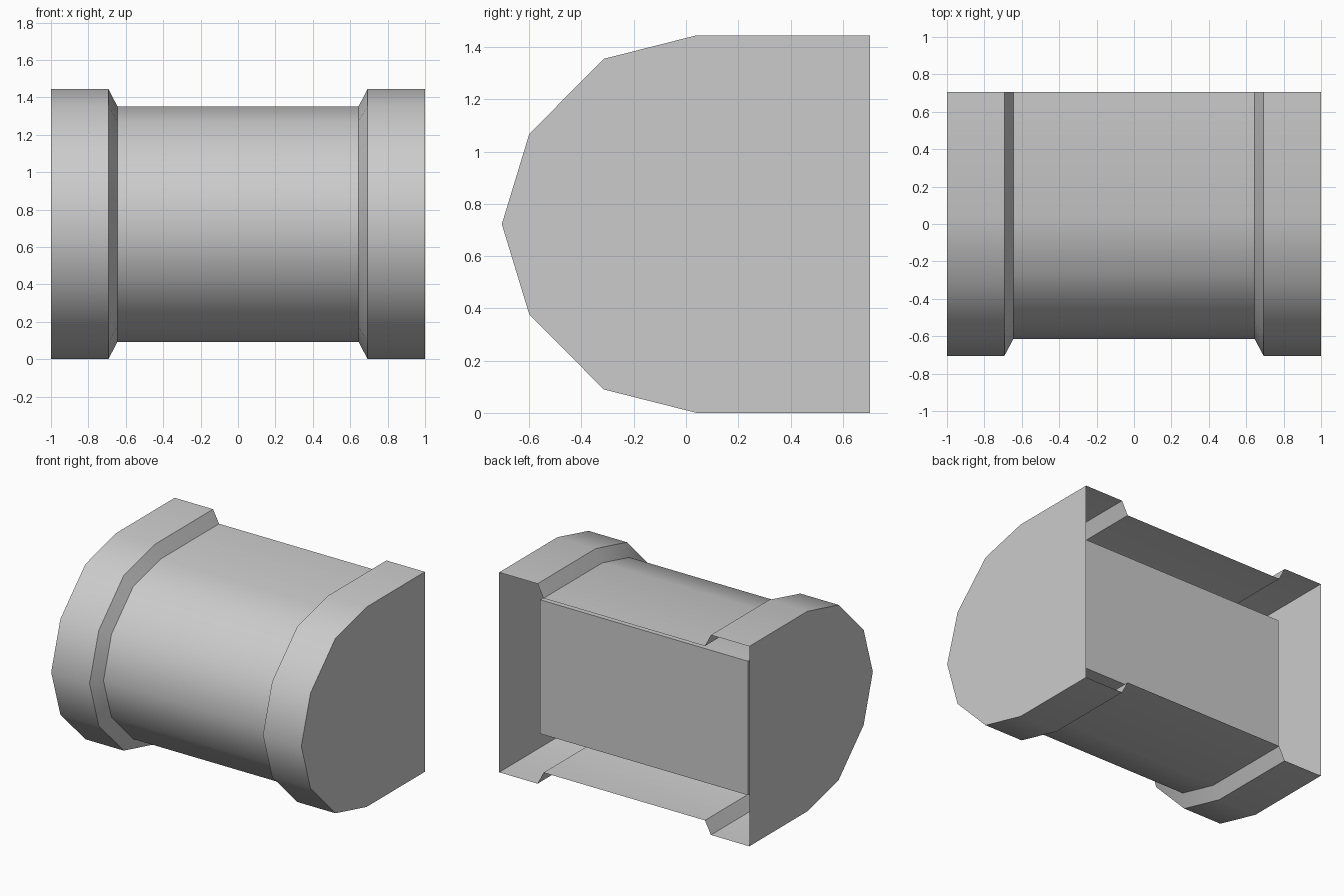
import bpy, bmesh, math

if "Cube" in bpy.data.objects:
    bpy.data.objects.remove(bpy.data.objects["Cube"])

MID = 0.7225   # height of the horizontal centre line
BACK = 0.705
HALF = [(0.04, 0.7225), (-0.315, 0.6325), (-0.60, 0.345)]  # y, height above centre


def d_profile(scale, back):
    """D-shaped section from the back top edge round the front to the back bottom."""
    top = [(back, 0.7225 * scale)] + [(y * scale, h * scale) for y, h in HALF]
    nose = [(-0.705 * scale, 0.0)]
    return top + nose + [(y, -h) for y, h in reversed(top)]


def loft(name, stations, close_back):
    """Skin D-shaped sections placed along x, with flat end caps."""
    bm = bmesh.new()
    rings = [[bm.verts.new((x, y, MID + h)) for y, h in d_profile(s, b)]
             for x, s, b in stations]
    n = len(rings[0])
    for a, b in zip(rings, rings[1:]):
        for i in range(n if close_back else n - 1):
            j = (i + 1) % n
            bm.faces.new((a[i], a[j], b[j], b[i]))
    bm.faces.new(rings[0])
    bm.faces.new(rings[-1])
    bmesh.ops.recalc_face_normals(bm, faces=bm.faces)
    # keep the outside of the open shell facing outwards
    bm.faces.ensure_lookup_table()
    if bm.faces[-1].normal.x < 0:
        bmesh.ops.reverse_faces(bm, faces=bm.faces)
    mesh = bpy.data.meshes.new(name)
    bm.to_mesh(mesh)
    bm.free()
    obj = bpy.data.objects.new(name, mesh)
    bpy.context.collection.objects.link(obj)
    bpy.ops.object.select_all(action='DESELECT')
    obj.select_set(True)
    bpy.context.view_layer.objects.active = obj
    bpy.ops.object.shade_smooth_by_angle(angle=math.radians(40))
    return obj


# Outer shell: raised end collars, sloped steps and narrower middle, open at the back
side = [(1.0, 1.0), (0.693, 1.0), (0.645, 0.872)]
stations = [(-x, s, BACK) for x, s in side] + [(x, s, BACK) for x, s in reversed(side)]
loft("outer_shell", stations, False)

# Solid core set inside the shell, its flat back visible through the opening
loft("inner_core", [(-0.83, 0.67, 0.48), (0.83, 0.67, 0.48)], True)
